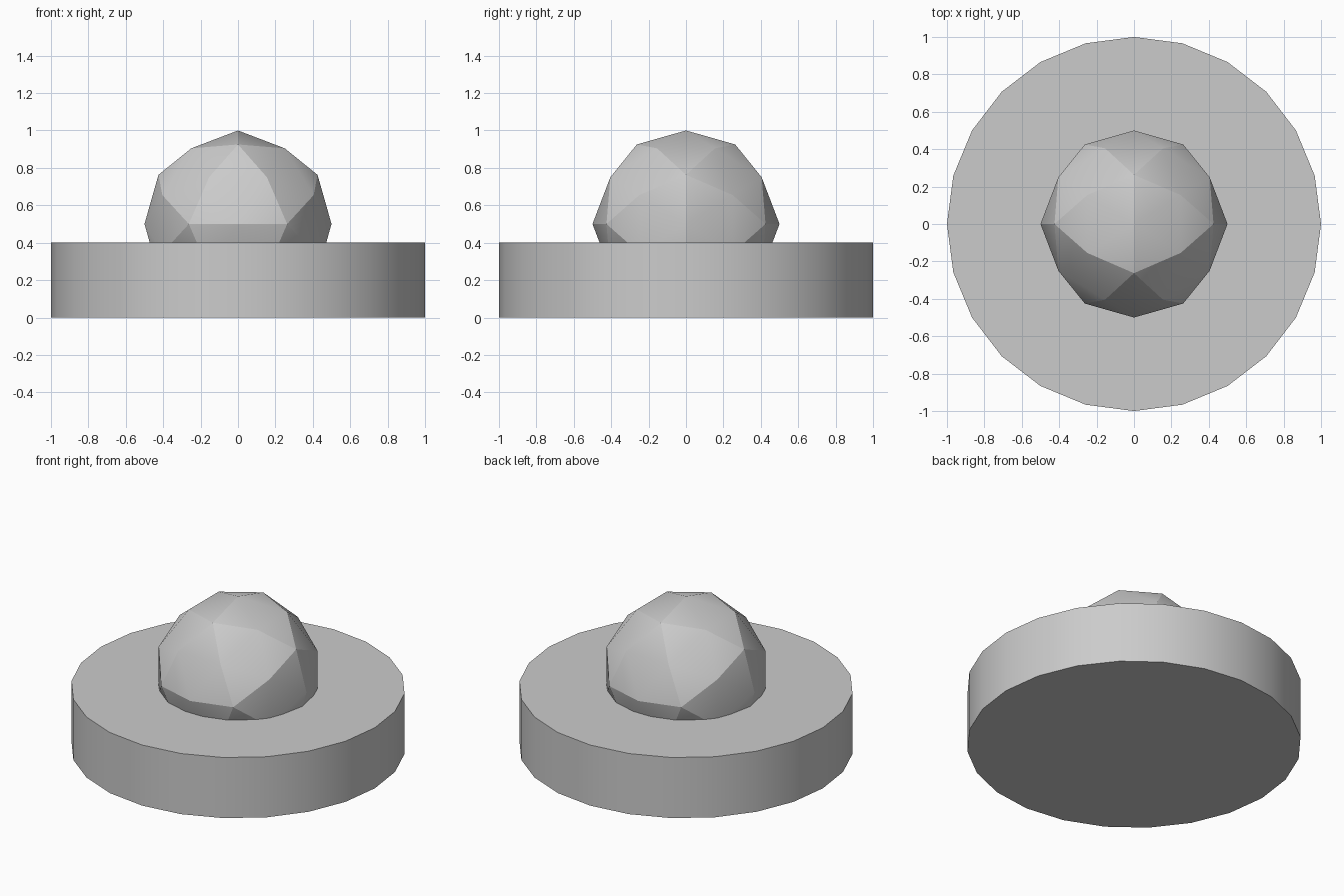
import bpy, bmesh, math

cube = bpy.data.objects.get("Cube")
if cube:
    bpy.data.objects.remove(cube, do_unlink=True)

grey = bpy.data.materials.new("light_grey")
grey.use_nodes = True
colour = (0.6, 0.6, 0.6, 1)
grey.diffuse_color = colour
grey.node_tree.nodes["Principled BSDF"].inputs["Base Color"].default_value = colour


def finish(obj, name):
    """Name the part, colour it and smooth only its shallow edges."""
    obj.name = obj.data.name = name
    obj.data.materials.append(grey)
    bpy.ops.object.select_all(action="DESELECT")
    obj.select_set(True)
    bpy.context.view_layer.objects.active = obj
    bpy.ops.object.shade_smooth_by_angle(angle=math.radians(20))


# Round base
bpy.ops.mesh.primitive_cylinder_add(vertices=24, radius=1, depth=0.4, location=(0, 0, 0.2))
finish(bpy.context.object, "round_base")

# Ball: an icosahedron with edges along the axes, split once and rounded
golden = (1 + math.sqrt(5)) / 2
bm = bmesh.new()
for s in (-1, 1):
    for t in (-golden, golden):
        for corner in ((0, s, t), (s, t, 0), (t, 0, s)):
            bm.verts.new(corner)
bmesh.ops.convex_hull(bm, input=bm.verts[:])
bmesh.ops.subdivide_edges(bm, edges=bm.edges[:], cuts=1, use_grid_fill=True)
for v in bm.verts:
    v.co = v.co.normalized() * 0.5
bmesh.ops.recalc_face_normals(bm, faces=bm.faces[:])
mesh = bpy.data.meshes.new("ball")
bm.to_mesh(mesh)
bm.free()
ball = bpy.data.objects.new("ball", mesh)
ball.location.z = 0.5
bpy.context.collection.objects.link(ball)
finish(ball, "ball")
